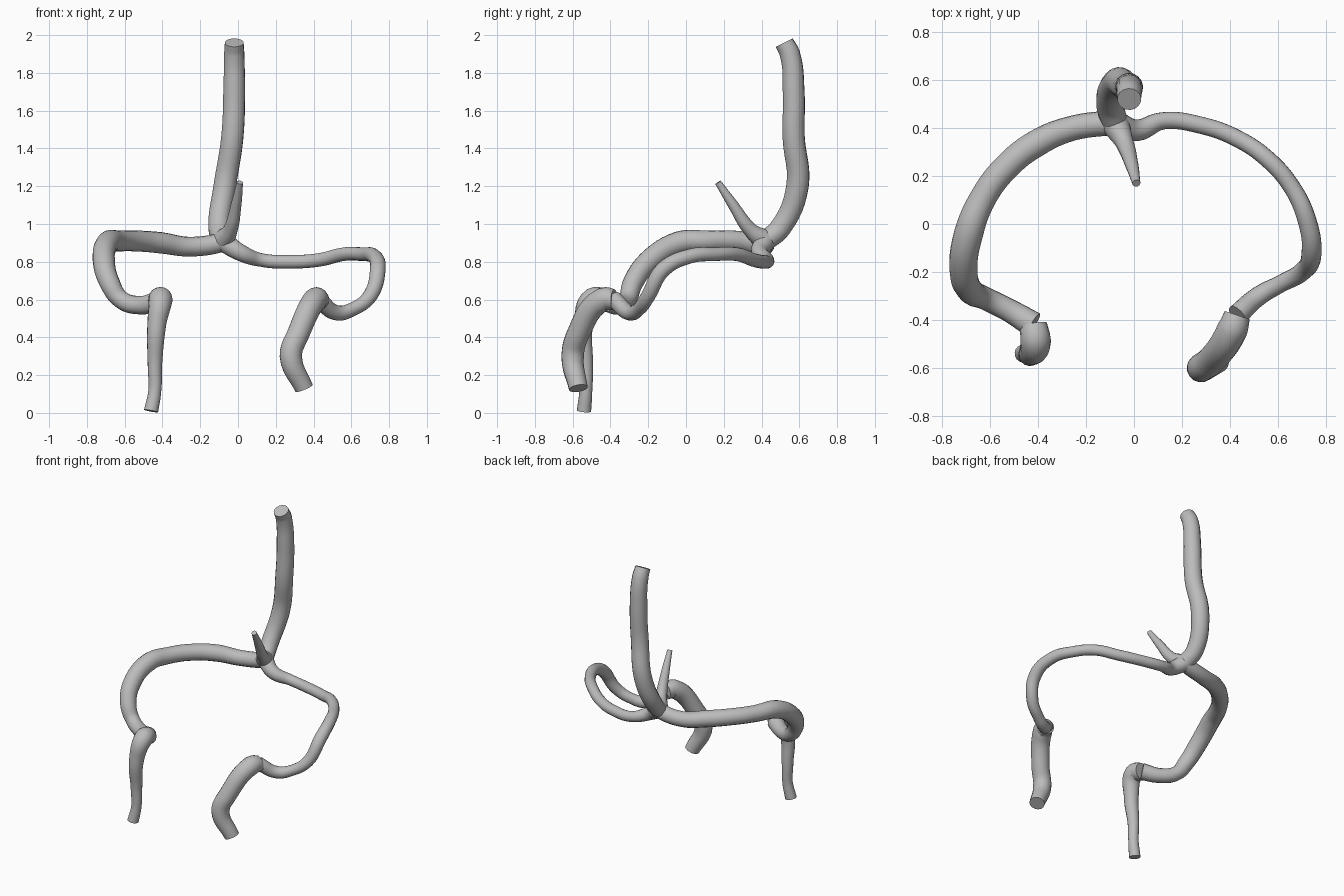
import bpy
from math import cos, sin, pi

# Remove the default cube
default_cube = bpy.data.objects.get("Cube")
if default_cube:
    bpy.data.objects.remove(default_cube, do_unlink=True)

# One plain grey for the whole vessel tree
GREY = (0.5, 0.5, 0.5, 1)
grey = bpy.data.materials.new("vessel grey")
grey.use_nodes = True
grey.diffuse_color = GREY
grey.node_tree.nodes["Principled BSDF"].inputs["Base Color"].default_value = GREY


def blend(values, fraction):
    """Interpolate along an evenly spaced list of values."""
    place = fraction * (len(values) - 1)
    index = min(int(place), len(values) - 2)
    start, end = values[index], values[index + 1]
    return start + (end - start) * (place - index)


def arch(centre_x, centre_y, reach_x, reach_y, heights):
    """Quarter ellipse from the back round to one side, rising and falling."""
    last = len(heights) - 1
    path = []
    for step, height in enumerate(heights):
        angle = pi / 2 * step / last
        path.append((centre_x + reach_x * sin(angle),
                     centre_y + reach_y * cos(angle), height))
    return path


def vessel(name, path, radii):
    """Sweep a capped round tube along a path, with radii spread evenly."""
    curve = bpy.data.curves.new(name + " path", "CURVE")
    curve.dimensions = "3D"
    curve.resolution_u = 6
    curve.bevel_depth = 1
    curve.bevel_resolution = 6
    curve.use_fill_caps = True
    spline = curve.splines.new("BEZIER")
    last = len(path) - 1
    spline.bezier_points.add(last)
    for index, point in enumerate(spline.bezier_points):
        point.co = path[index]
        point.radius = blend(radii, index / last)
        point.handle_left_type = point.handle_right_type = "AUTO"

    # Turn the swept curve into a smooth mesh object
    swept = bpy.data.objects.new(name + " sweep", curve)
    bpy.context.collection.objects.link(swept)
    bpy.context.view_layer.update()
    evaluated = swept.evaluated_get(bpy.context.evaluated_depsgraph_get())
    mesh = bpy.data.meshes.new_from_object(evaluated)
    bpy.data.objects.remove(swept, do_unlink=True)
    bpy.data.curves.remove(curve)
    mesh.name = name
    mesh.materials.clear()
    mesh.materials.append(grey)
    tube = bpy.data.objects.new(name, mesh)
    bpy.context.collection.objects.link(tube)
    bpy.ops.object.select_all(action="DESELECT")
    bpy.context.view_layer.objects.active = tube
    tube.select_set(True)
    bpy.ops.object.shade_smooth_by_angle()


# Points where vessels meet
confluence = (-.08, .42, .91)
right_knee = (-.42, -.42, .59)
left_knee = (.43, -.38, .6)

# Tall upright trunk, leaning forward at its open top
vessel("upper_trunk", [
    confluence, (-.1, .5, .98), (-.07, .59, 1.2), (-.03, .57, 1.46),
    (-.02, .57, 1.7), (-.02, .55, 1.9), (-.02, .52, 1.96),
], [.055, .06, .058, .05])

# Short tapering branch pointing up and forward
vessel("straight_branch", [
    confluence, (-.04, .34, .97), (-.01, .25, 1.1), (.01, .17, 1.22),
], [.06, .038, .028, .017])

# Wide right-hand arch, dropping and curling in to its knee
right_arch = arch(-.1, -.2, -.61, .62, [.9, .88, .9, .91, .91, .9, .8])
vessel("right_arch", [confluence] + right_arch + [
    (-.68, -.28, .69), (-.62, -.31, .6), (-.52, -.36, .57), right_knee,
], [.055, .05, .057, .054, .062, .055, .045, .055])

# Right-hand descending vessel
vessel("right_leg", [
    right_knee, (-.41, -.49, .6), (-.43, -.54, .47),
    (-.44, -.53, .25), (-.44, -.53, .12), (-.46, -.54, .01),
], [.058, .064, .05, .038, .034, .038])

# Thinner left-hand arch, dropping and curling in to its knee
left_arch = arch(.12, -.12, .62, .55, [.81, .8, .81, .84, .84, .83, .76])
vessel("left_arch", [confluence, (.01, .39, .85)] + left_arch + [
    (.7, -.2, .62), (.61, -.25, .55), (.52, -.3, .53), left_knee,
], [.055, .036, .036, .036, .042, .036, .045])

# Left-hand descending vessel
vessel("left_leg", [
    left_knee, (.41, -.44, .6), (.32, -.57, .42),
    (.28, -.6, .3), (.35, -.57, .13),
], [.055, .064, .06, .06, .05])
